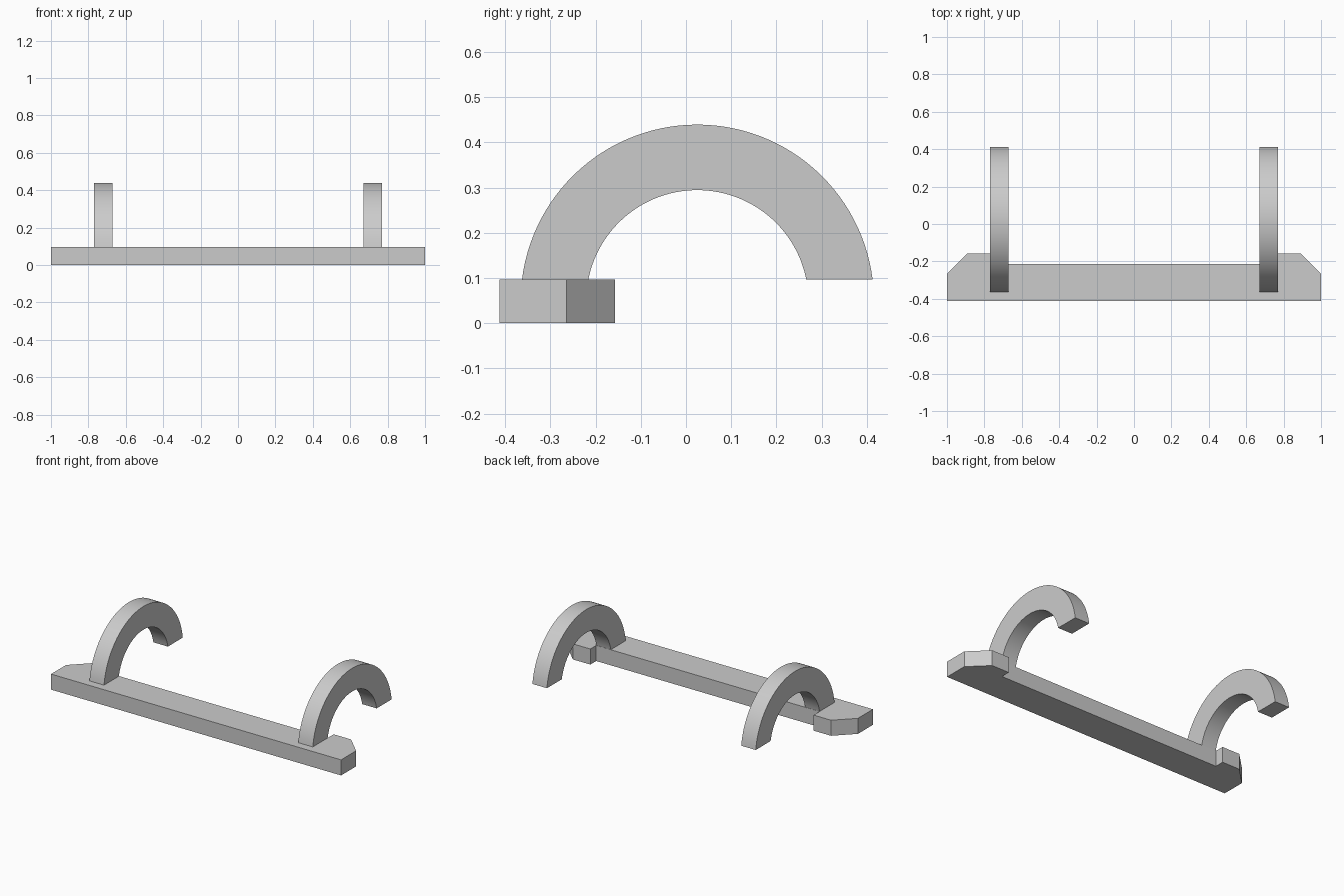
import bpy, bmesh
from math import asin, cos, sin, pi
from mathutils import Vector

if "Cube" in bpy.data.objects:
    bpy.data.objects.remove(bpy.data.objects["Cube"])

grey = bpy.data.materials.new("plain_grey")
grey.use_nodes = True
colour = (0.6, 0.6, 0.6, 1)
grey.diffuse_color = colour
grey.node_tree.nodes["Principled BSDF"].inputs["Base Color"].default_value = colour

THICK = 0.097            # rail thickness, also the height of the hook ends


def extrude(name, outline, offset):
    """Solid made by sweeping a flat outline along an offset."""
    bm = bmesh.new()
    face = bm.faces.new([bm.verts.new(p) for p in outline])
    swept = bmesh.ops.extrude_face_region(bm, geom=[face])["geom"]
    moved = [g for g in swept if isinstance(g, bmesh.types.BMVert)]
    bmesh.ops.translate(bm, verts=moved, vec=Vector(offset))
    bmesh.ops.recalc_face_normals(bm, faces=bm.faces)
    mesh = bpy.data.meshes.new(name)
    bm.to_mesh(mesh)
    bm.free()
    mesh.materials.append(grey)
    obj = bpy.data.objects.new(name, mesh)
    bpy.context.collection.objects.link(obj)
    return obj


# Rail with a chamfered tab at each end
half = [(1, -0.413), (1, -0.265), (0.89, -0.157), (0.77, -0.157), (0.77, -0.215)]
plan = half + [(-x, y) for x, y in reversed(half)]
extrude("rail", [(x, y, 0) for x, y in plan], (0, 0, THICK))


def arc(radius, centre_y=0.025, centre_z=THICK / 2, steps=56):
    """Arc points from the back end over the top to the front end."""
    start = asin((THICK - centre_z) / radius)
    angles = [start + (pi - 2 * start) * i / steps for i in range(steps + 1)]
    return [(centre_y + radius * cos(a), centre_z + radius * sin(a)) for a in angles]


# Arched hooks standing on the rail
profile = arc(0.391) + arc(0.246)[::-1]
for name, x in (("left_hook", 0.67), ("right_hook", -0.77)):
    hook = extrude(name, [(x, y, z) for y, z in profile], (0.1, 0, 0))
    bpy.ops.object.select_all(action="DESELECT")
    hook.select_set(True)
    bpy.context.view_layer.objects.active = hook
    bpy.ops.object.shade_smooth_by_angle(angle=pi / 6)
